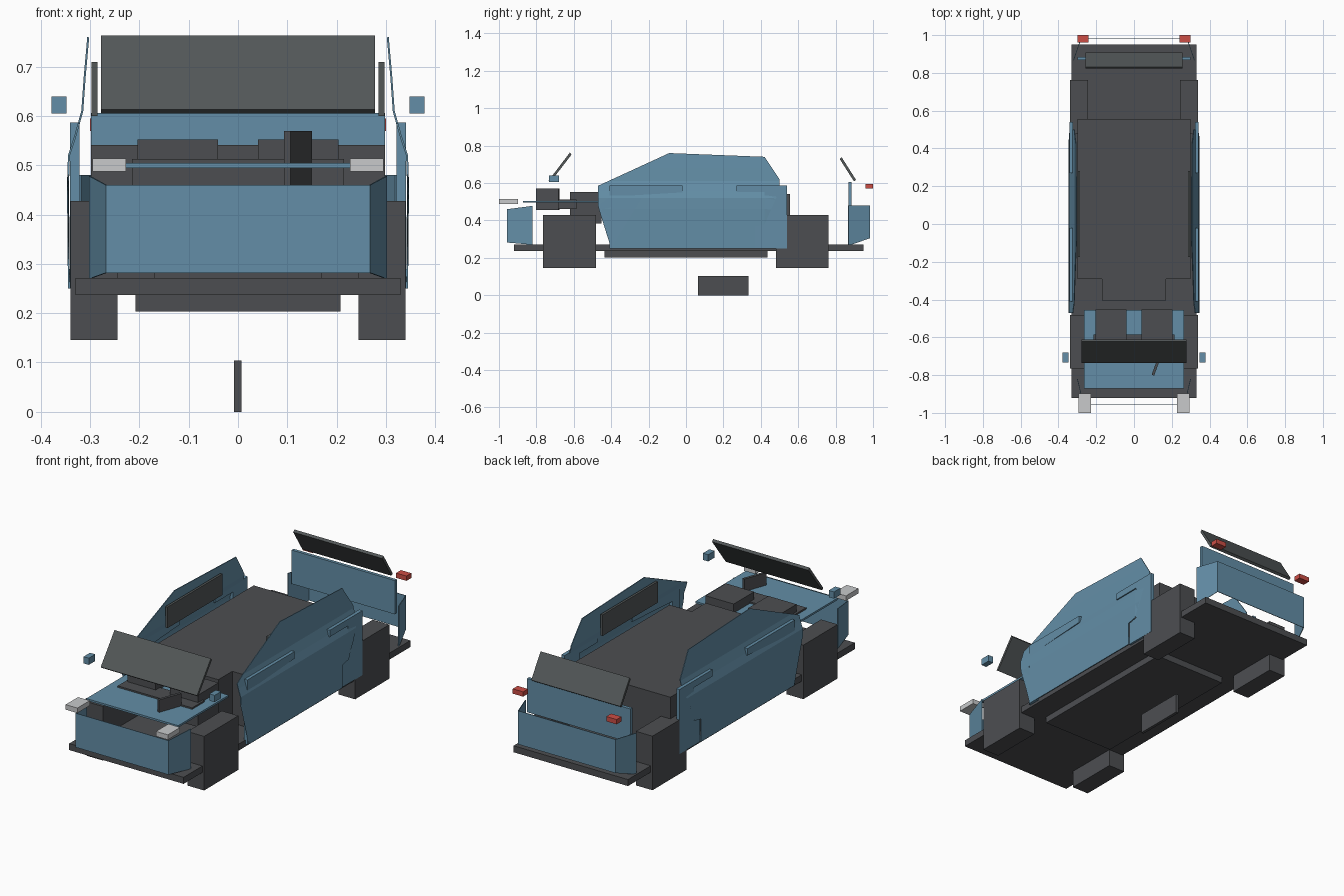
import bpy, bmesh, math
from mathutils import Vector

if "Cube" in bpy.data.objects:
    bpy.data.objects.remove(bpy.data.objects["Cube"])


def material(name, rgb):
    m = bpy.data.materials.new(name)
    m.diffuse_color = (*rgb, 1)
    m.use_nodes = True
    m.node_tree.nodes["Principled BSDF"].inputs["Base Color"].default_value = m.diffuse_color
    return m


BLUE = material("body_blue", (0.125, 0.27, 0.385))
DARK = material("dark_grey", (0.073, 0.076, 0.083))
GLASS = material("window_grey", (0.085, 0.095, 0.097))
LAMP = material("lamp_white", (0.58, 0.59, 0.6))
RED = material("lamp_red", (0.6, 0.075, 0.06))


def finish(name, bm, mat):
    bmesh.ops.recalc_face_normals(bm, faces=bm.faces)
    me = bpy.data.meshes.new(name)
    bm.to_mesh(me)
    bm.free()
    me.materials.append(mat)
    ob = bpy.data.objects.new(name, me)
    bpy.context.collection.objects.link(ob)
    return ob


def box(name, mat, x, y, z):
    """Box from (min, max) ranges."""
    bm = bmesh.new()
    bmesh.ops.create_cube(bm, size=1)
    for v in bm.verts:
        v.co = [(a + b) / 2 + c * (b - a) for c, (a, b) in zip(v.co, (x, y, z))]
    return finish(name, bm, mat)


def pair(name, mat, x, y, z):
    box(name + "_right", mat, x, y, z)
    box(name + "_left", mat, (-x[1], -x[0]), y, z)


def side_slab(name, mat, pts, x0, x1):
    """Extrude a (y, z) outline along x."""
    bm = bmesh.new()
    f = bm.faces.new([bm.verts.new((x0, y, z)) for y, z in pts])
    r = bmesh.ops.extrude_face_region(bm, geom=[f])
    for v in r["geom"]:
        if isinstance(v, bmesh.types.BMVert):
            v.co.x = x1
    return finish(name, bm, mat)


# Chassis, underside pan and the loose block below
box("base_plate", DARK, (-0.33, 0.33), (-0.92, 0.95), (0.237, 0.271))
box("under_pan", DARK, (-0.208, 0.208), (-0.435, 0.435), (0.203, 0.237))
box("ground_block", DARK, (-0.008, 0.007), (0.065, 0.335), (0, 0.104))

# Wheels
pair("front_wheel", DARK, (0.244, 0.34), (-0.765, -0.482), (0.146, 0.428))
pair("rear_wheel", DARK, (0.244, 0.34), (0.48, 0.762), (0.146, 0.428))

# Cabin block with its narrower front
box("cabin", DARK, (-0.298, 0.298), (-0.29, 0.555), (0.271, 0.541))
box("cabin_front", DARK, (-0.17, 0.17), (-0.405, -0.29), (0.271, 0.541))

# Hood plate and the interior pieces sitting on it
box("hood", BLUE, (-0.265, 0.265), (-0.872, -0.455), (0.495, 0.505))
pair("seat", DARK, (0.041, 0.204), (-0.62, -0.452), (0.385, 0.552))
box("dashboard", DARK, (-0.215, 0.215), (-0.685, -0.585), (0.46, 0.513))
wheel = box("steering_wheel", DARK, (-0.007, 0.007), (-0.064, 0.064), (0.455, 0.57))
wheel.location = (0.122, -0.74, 0)
wheel.rotation_euler.z = -math.radians(20)

# Lamps and mirrors
pair("headlight", LAMP, (0.227, 0.295), (-1, -0.898), (0.488, 0.514))
pair("taillight", RED, (0.24, 0.3), (0.96, 1), (0.57, 0.595))
pair("mirror", BLUE, (0.348, 0.378), (-0.733, -0.68), (0.605, 0.64))

# Windows
side_slab("windshield", GLASS,
          [(-0.735, 0.613), (-0.725, 0.605), (-0.612, 0.752), (-0.621, 0.763)], -0.278, 0.278)
side_slab("rear_window", GLASS,
          [(0.822, 0.728), (0.832, 0.738), (0.909, 0.617), (0.898, 0.609)], -0.257, 0.257)
pair("side_window", GLASS, (0.285, 0.297), (-0.175, 0.28), (0.6, 0.71))

# Trunk panel
box("trunk_panel", BLUE, (-0.298, 0.298), (0.868, 0.885), (0.43, 0.606))


# Bumpers: thin sheets wrapped round the corners
def bumper(name, path, heights):
    bm = bmesh.new()
    rows = [[bm.verts.new((x, y, z[k])) for (x, y), z in zip(path, heights)] for k in (0, 1)]
    for i in range(len(path) - 1):
        bm.faces.new((rows[0][i], rows[0][i + 1], rows[1][i + 1], rows[1][i]))
    ob = finish(name, bm, BLUE)
    s = ob.modifiers.new("thickness", 'SOLIDIFY')
    s.thickness, s.offset = 0.004, 0


bumper("front_bumper", [(-0.3, -0.82), (-0.267, -0.955), (0.267, -0.955), (0.3, -0.82)],
       [(0.27, 0.478), (0.282, 0.46), (0.282, 0.46), (0.27, 0.478)])
bumper("rear_bumper", [(-0.32, 0.867), (-0.28, 0.983), (0.28, 0.983), (0.32, 0.867)],
       [(0.265, 0.48), (0.305, 0.48), (0.305, 0.48), (0.265, 0.48)])

# Body side sheets: flat outline, sliced by height and bent to a section
OUTLINE = [(-0.47, 0.585), (-0.09, 0.76), (0.42, 0.74), (0.5, 0.62), (0.5, 0.56), (0.42, 0.55),
           (0.42, 0.38), (0.37, 0.37), (0.37, 0.25), (-0.4, 0.25), (-0.4, 0.5), (-0.47, 0.48)]
SECTION = [(0.25, 0.343), (0.46, 0.345), (0.52, 0.343), (0.56, 0.33), (0.61, 0.316),
           (0.68, 0.311), (0.77, 0.303)]


def section_x(z):
    for (z0, x0), (z1, x1) in zip(SECTION, SECTION[1:]):
        if z <= z1:
            return x0 + (x1 - x0) * (z - z0) / (z1 - z0)
    return SECTION[-1][1]


def body_side(name, sx):
    bm = bmesh.new()
    f = bm.faces.new([bm.verts.new((0, y, z)) for y, z in OUTLINE])
    bmesh.ops.triangulate(bm, faces=[f])
    for z, _ in SECTION[1:-1]:
        bmesh.ops.bisect_plane(bm, geom=bm.verts[:] + bm.edges[:] + bm.faces[:],
                               plane_co=Vector((0, 0, z)), plane_no=Vector((0, 0, 1)))
    for v in bm.verts:
        v.co.x = sx * section_x(v.co.z)
    ob = finish(name, bm, BLUE)
    s = ob.modifiers.new("thickness", 'SOLIDIFY')
    s.thickness, s.offset = 0.004, 0


# Fenders: L-shaped slabs over the body sides
FRONT = [(-0.41, 0.587), (-0.02, 0.587), (-0.02, 0.55), (-0.35, 0.53), (-0.35, 0.25), (-0.41, 0.25)]
REAR = [(0.27, 0.552), (0.27, 0.587), (0.54, 0.587), (0.54, 0.25), (0.37, 0.25), (0.37, 0.37),
        (0.42, 0.38), (0.42, 0.552)]
for side, sx in (("right", 1), ("left", -1)):
    body_side("body_side_" + side, sx)
    side_slab("front_fender_" + side, BLUE, FRONT, sx * 0.322, sx * 0.341)
    side_slab("rear_fender_" + side, BLUE, REAR, sx * 0.322, sx * 0.341)
